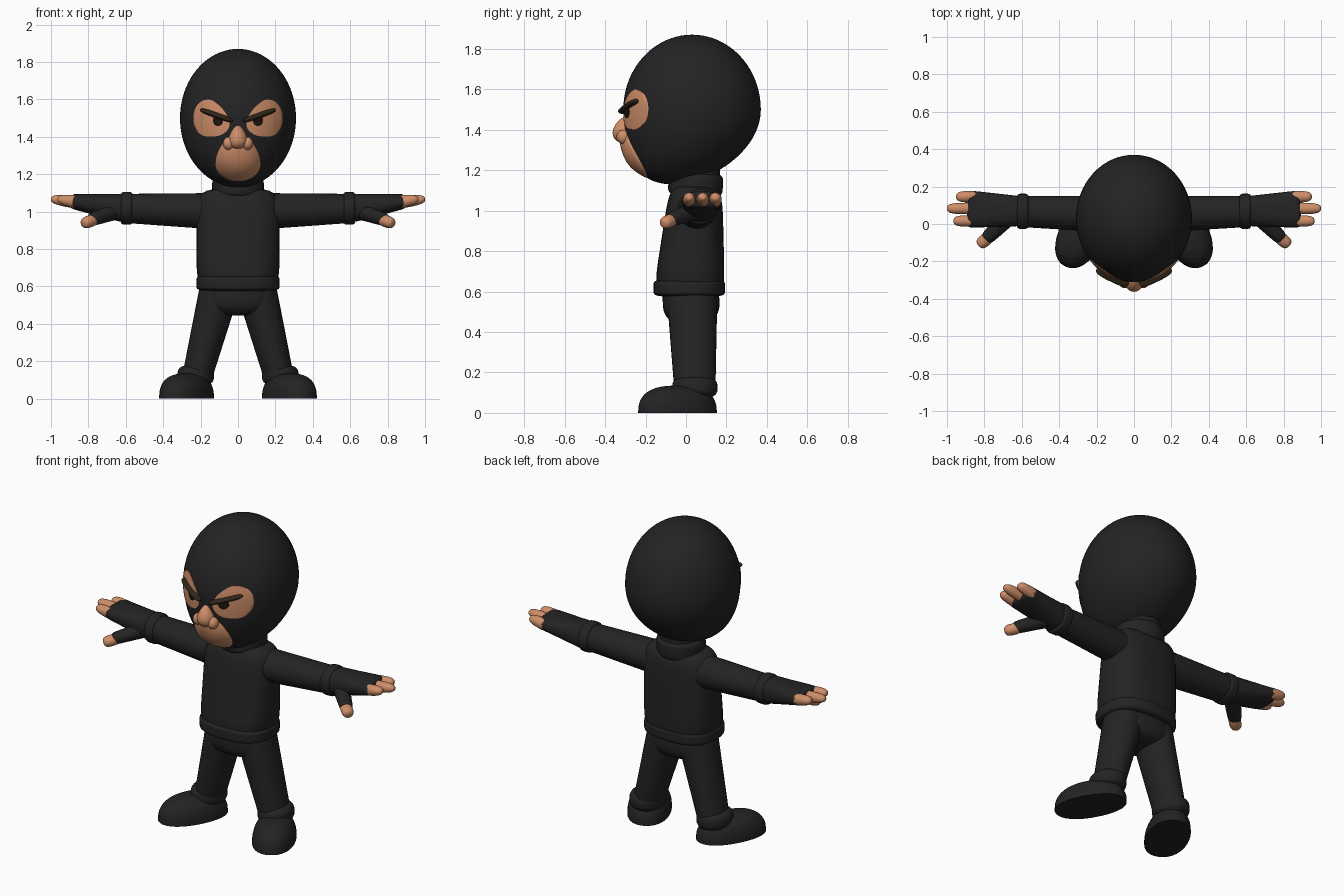
import bpy, bmesh
from math import sin, cos, pi, sqrt, radians
from mathutils import Matrix, Vector

if "Cube" in bpy.data.objects:
    bpy.data.objects.remove(bpy.data.objects["Cube"])


def material(name, red, green, blue):
    colour = (red, green, blue, 1)
    made = bpy.data.materials.new(name)
    made.use_nodes = True
    made.diffuse_color = colour
    made.node_tree.nodes["Principled BSDF"].inputs["Base Color"].default_value = colour
    return made


BLACK = material("black cloth", .017, .017, .017)
SKIN = material("tan skin", .62, .27, .14)
BROWN = material("dark brown hair", .03, .02, .01)
PUPIL = material("pupil brown", .012, .007, .004)


def build(name, paint, rings, matrix, grounded=False):
    """Bridge rings of points into a closed, smooth object."""
    bm = bmesh.new()
    loops = [[bm.verts.new(point) for point in ring] for ring in rings]
    for low, high in zip(loops, loops[1:]):
        for i in range(len(low)):
            bm.faces.new((low[i - 1], low[i], high[i], high[i - 1]))
    bm.faces.new(loops[0])
    bm.faces.new(loops[-1])
    if grounded:
        everything = bm.verts[:] + bm.edges[:] + bm.faces[:]
        bmesh.ops.bisect_plane(bm, geom=everything, plane_co=(0, 0, 0), plane_no=(0, 0, 1), clear_inner=True)
        bmesh.ops.holes_fill(bm, edges=[edge for edge in bm.edges if edge.is_boundary])
    bm.transform(matrix)
    bmesh.ops.recalc_face_normals(bm, faces=bm.faces)
    for face in bm.faces:
        face.smooth = True
    mesh = bpy.data.meshes.new(name)
    bm.to_mesh(mesh)
    bm.free()
    mesh.materials.append(paint)
    mesh.set_sharp_from_angle(angle=radians(50))
    bpy.context.collection.objects.link(bpy.data.objects.new(name, mesh))


def solid(name, paint, start, end, size, end_size=None, bulge=2, square=2, turn=0,
          matrix=Matrix(), grounded=False, sides=32, steps=24):
    """Tapered rounded body; bulge squares its ends and square its section."""
    start, end, size = Vector(start), Vector(end), Vector(size)
    end_size = Vector(end_size or size)
    along = (end - start).normalized()
    guide = Vector((1, 0, 0)) if abs(along.z) > abs(along.x) else Vector((0, 1, 0))
    across = (guide - along * guide.dot(along)).normalized()
    across.rotate(Matrix.Rotation(turn, 3, along))
    other = along.cross(across)

    def rounded(value):
        return abs(value) ** (2 / square) * (1 if value > 0 else -1)

    rings = []
    for step in range(steps + 1):
        place = -cos(pi * step / steps) * .9999
        centre = start.lerp(end, (place + 1) / 2)
        radii = size.lerp(end_size, (place + 1) / 2) * (1 - abs(place) ** bulge) ** (1 / bulge)
        angles = [2 * pi * i / sides for i in range(sides)]
        rings.append([centre + across * radii.x * rounded(cos(a)) + other * radii.y * rounded(sin(a))
                      for a in angles])
    build(name, paint, rings, matrix, grounded)


# Hood: an ellipsoid whose lower half leans forward to the chin
HEAD_HEIGHT, HEAD_WIDTH, HEAD_DEPTH, HEAD_MIDDLE = .37, .31, .34, 1.5


def head_centre(level):
    return .03 - .1 * min(level, 0) ** 2


def face_y(x, z):
    """Front surface of the hood."""
    level = (z - HEAD_MIDDLE) / HEAD_HEIGHT
    inside = 1 - level ** 2 - (x / HEAD_WIDTH) ** 2
    return head_centre(level) - HEAD_DEPTH * sqrt(max(inside, 0))


def hood(sides=64, steps=40):
    rings = []
    for step in range(steps + 1):
        level = -cos(pi * step / steps) * .9999
        reach = sqrt(1 - level ** 2)
        angles = [2 * pi * i / sides for i in range(sides)]
        rings.append([(HEAD_WIDTH * reach * cos(a), head_centre(level) + HEAD_DEPTH * reach * sin(a),
                       HEAD_MIDDLE + HEAD_HEIGHT * level) for a in angles])
    build("hood", BLACK, rings, Matrix())


def patch(name, paint, x, z, outline, lift=.004, dome=0, matrix=Matrix(), sides=48, steps=10):
    """Thin plate on the hood; outline gives the x, z offset at an angle."""
    edge = [outline(2 * pi * i / sides) for i in range(sides)]
    rings = []
    for step in range(1, steps + 1):
        part = step / steps
        spots = [(x + dx * part, z + dz * part) for dx, dz in edge]
        rings.append([(px, face_y(px, pz) - lift - dome * (1 - part ** 3), pz) for px, pz in spots])
    rings.append([(px, py + lift * 2, pz) for px, py, pz in rings[-1]])
    build(name, paint, rings, matrix)


hood()

# Muzzle opening and nose
patch("muzzle", SKIN, 0, 1.29, lambda a: (.118 * cos(a) * (1 - .25 * sin(a)), .127 * sin(a)), dome=.03)
solid("nose", SKIN, (0, -.3, 1.33), (0, -.29, 1.465), (.07, .08), (.03, .05))

# Neck, sweater and trouser seat
solid("neck", BLACK, (0, .045, 1), (0, .05, 1.25), (.12, .12), bulge=8)
solid("collar", BLACK, (0, .045, 1.07), (0, .05, 1.19), (.138, .135), bulge=5)
solid("sweater", BLACK, (0, .015, .58), (0, .05, 1.12), (.222, .178), (.222, .13), bulge=6, square=2.6)
solid("sweater_hem", BLACK, (0, .016, .575), (0, .016, .66), (.223, .177), bulge=6, square=2.6)
solid("trouser_seat", BLACK, (0, .03, .445), (0, .02, .66), (.2, .14), bulge=3, square=2.4)


def eye_outline(a):
    """Round outside, drooping and narrowing towards the nose."""
    return .097 * cos(a), .097 * sin(a) * (1 + .2 * cos(a)) + .03 * min(cos(a), 0)


def pupil_outline(a):
    return .028 * cos(a), .03 * sin(a)


for side, mirror in (("left", Matrix()), ("right", Matrix.Diagonal((-1, 1, 1, 1)))):

    def limb(part, paint, *shape, **options):
        solid(f"{side}_{part}", paint, *shape, matrix=mirror, **options)

    # Eye, brow and nostril
    patch(side + "_eye_opening", SKIN, .142, 1.5, eye_outline, matrix=mirror)
    patch(side + "_pupil", PUPIL, .107, 1.488, pupil_outline, lift=.008, matrix=mirror)
    brow_inner = Vector((.03, face_y(.03, 1.485) - .015, 1.485))
    brow_outer = Vector((.2, face_y(.2, 1.545) - .015, 1.545))
    limb("eyebrow", BROWN, brow_inner, brow_outer, (.028, .015), bulge=3)
    limb("nostril", SKIN, (.05, -.31, 1.33), (.05, -.31, 1.4), (.03, .033))

    # Sleeve and cuff
    limb("sleeve", BLACK, (.05, .05, 1), (.62, .068, 1.018), (.1, .1), (.083, .077), bulge=20)
    limb("sleeve_cuff", BLACK, (.56, .068, 1.018), (.63, .068, 1.018), (.094, .088), bulge=5)

    # Fingerless glove, fingers and thumb
    limb("glove", BLACK, (.6, .068, 1.018), (.89, .08, 1.056), (.08, .078), (.1, .04), bulge=12, square=2.5)
    for finger, y, tip in (("index", .016, .965), ("middle", .083, 1), ("ring", .146, .95)):
        limb(finger + "_finger", SKIN, (.82, y, 1.045), (tip, y, 1.068), (.032, .038), (.029, .026), bulge=3)
    limb("thumb_glove", BLACK, (.66, .05, 1), (.79, -.08, .955), (.05, .045), (.036, .034), bulge=8)
    limb("thumb_tip", SKIN, (.76, -.055, .96), (.83, -.115, .935), (.034, .032), bulge=3)

    # Trouser leg with a rolled hem
    limb("trouser_leg", BLACK, (.1, .03, .58), (.228, .045, .08), (.107, .125), (.077, .1), bulge=20)
    limb("trouser_hem", BLACK, (.228, .044, .07), (.224, .044, .18), (.098, .112), bulge=3)

    # Shoe with a flat sole, toe turned outward
    limb("shoe", BLACK, (.275, -.042, -.135), (.275, -.042, .135), (.12, .207), bulge=2.6, square=2.2,
         turn=radians(27), grounded=True)
